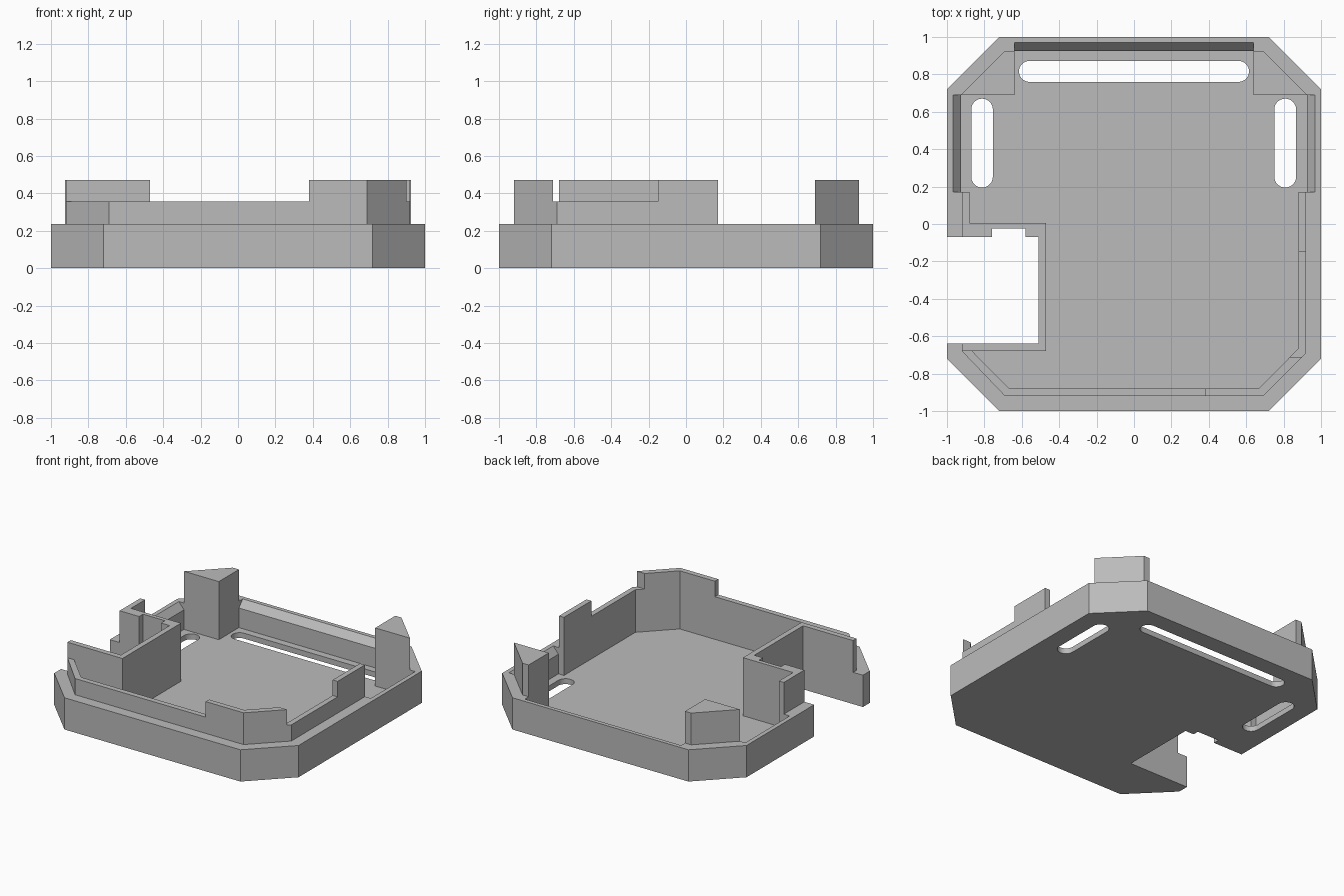
import bpy
import bmesh
import math

if "Cube" in bpy.data.objects:
    bpy.data.objects.remove(bpy.data.objects["Cube"], do_unlink=True)

grey = bpy.data.materials.new("plain grey")
grey.use_nodes = True
grey.diffuse_color = (0.5, 0.5, 0.5, 1)
grey.node_tree.nodes["Principled BSDF"].inputs["Base Color"].default_value = (0.5, 0.5, 0.5, 1)

FLOOR, RIM, LOW, HIGH = 0.04, 0.235, 0.355, 0.47


def prism(name, outline, z0, z1, top=None):
    """Extrude an outline from z0 to z1, optionally lofting to another outline."""
    bm = bmesh.new()
    low = [bm.verts.new((x, y, z0)) for x, y in outline]
    high = [bm.verts.new((x, y, z1)) for x, y in (top or outline)]
    bm.faces.new(low)
    bm.faces.new(high)
    for i in range(len(low)):
        j = (i + 1) % len(low)
        bm.faces.new((low[i], low[j], high[j], high[i]))
    bmesh.ops.recalc_face_normals(bm, faces=bm.faces)
    mesh = bpy.data.meshes.new(name)
    bm.to_mesh(mesh)
    bm.free()
    mesh.materials.append(grey)
    obj = bpy.data.objects.new(name, mesh)
    bpy.context.collection.objects.link(obj)
    return obj


def cut(target, cutter):
    cutter.hide_render = True
    mod = target.modifiers.new("cut", 'BOOLEAN')
    mod.operation = 'DIFFERENCE'
    mod.solver = 'EXACT'
    mod.object = cutter
    bpy.context.view_layer.objects.active = target
    bpy.ops.object.modifier_apply(modifier=mod.name)
    bpy.data.objects.remove(cutter, do_unlink=True)


def rect(x0, x1, y0, y1):
    return [(x0, y0), (x1, y0), (x1, y1), (x0, y1)]


def slot(x0, x1, y0, y1, steps=10):
    """Rounded slot outline filling the given rectangle."""
    r = min(x1 - x0, y1 - y0) / 2
    centres = [(x1 - r, y1 - r), (x0 + r, y1 - r), (x0 + r, y0 + r), (x1 - r, y0 + r)]
    points = []
    for q, (cx, cy) in enumerate(centres):
        for i in range(steps):
            a = math.pi / 2 * (q + (i + 0.5) / steps)
            points.append((cx + r * math.cos(a), cy + r * math.sin(a)))
    return points


# Connector bay edge, shared by the tray and its raised wall
bay = [(-0.76, -0.07), (-0.76, -0.025), (-0.58, -0.025), (-0.58, -0.07),
       (-0.51, -0.07), (-0.51, -0.64)]

# Tray body with chamfered corners
tray = prism("tray", [(-1, -0.07)] + bay + [
    (-1, -0.64), (-1, -0.72), (-0.72, -1), (0.72, -1), (1, -0.72),
    (1, 0.72), (0.72, 1), (-0.72, 1), (-1, 0.72)], 0, RIM)

# Hollow interior
cut(tray, prism("cavity_cutter", [
    (-0.865, -0.68), (-0.667, -0.88), (0.667, -0.88), (0.88, -0.665),
    (0.88, 0.17), (0.925, 0.17), (0.925, 0.69), (0.69, 0.925),
    (-0.69, 0.925), (-0.925, 0.69), (-0.925, 0.17), (-0.88, 0.17),
    (-0.88, 0.005), (-0.47, 0.005), (-0.47, -0.68)], FLOOR, 0.6))

# Strap slots through the floor
for outline in (slot(-0.615, 0.615, 0.76, 0.872),
                slot(-0.87, -0.755, 0.195, 0.67),
                slot(0.75, 0.867, 0.195, 0.67)):
    cut(tray, prism("slot_cutter", outline, -0.1, 0.1))

# Sloped inner edges on the back and side rims
z0, z1 = RIM - 0.05, RIM + 0.05
cut(tray, prism("back_slope_cutter", rect(-0.64, 0.64, 0.85, 0.925), z0, z1,
                rect(-0.64, 0.64, 0.85, 1.015)))
for s in (-1, 1):
    cut(tray, prism("side_slope_cutter", rect(s * 0.85, s * 0.925, 0.17, 0.69), z0, z1,
                    rect(s * 0.85, s * 1.01, 0.17, 0.69)))

# Raised wall around the connector bay
prism("bay_wall", [(-0.92, 0.17), (-0.92, -0.07)] + bay + [
    (-0.92, -0.64), (-0.92, -0.68), (-0.47, -0.68), (-0.47, 0.005),
    (-0.88, 0.005), (-0.88, 0.17)], RIM, HIGH)

# Low lip along the front and the left side
prism("front_lip", [
    (-0.92, -0.68), (-0.69, -0.92), (0.38, -0.92), (0.38, -0.88),
    (-0.667, -0.88), (-0.865, -0.68)], RIM, LOW)
prism("side_lip", [
    (0.90, -0.71), (0.92, -0.69), (0.92, -0.15), (0.88, -0.15),
    (0.88, -0.665), (0.835, -0.71)], RIM, LOW)

# Tall lip sections
prism("front_corner_lip", [
    (0.38, -0.92), (0.69, -0.92), (0.90, -0.71), (0.835, -0.71),
    (0.667, -0.88), (0.38, -0.88)], RIM, HIGH)
prism("side_tall_lip", rect(0.88, 0.92, -0.15, 0.17), RIM, HIGH)

# Back corner posts
for s, side in ((1, "left"), (-1, "right")):
    prism(side + "_back_post", [(s * 0.64, 0.69), (s * 0.925, 0.69),
                                (s * 0.69, 0.925), (s * 0.64, 0.925)], FLOOR, HIGH)
